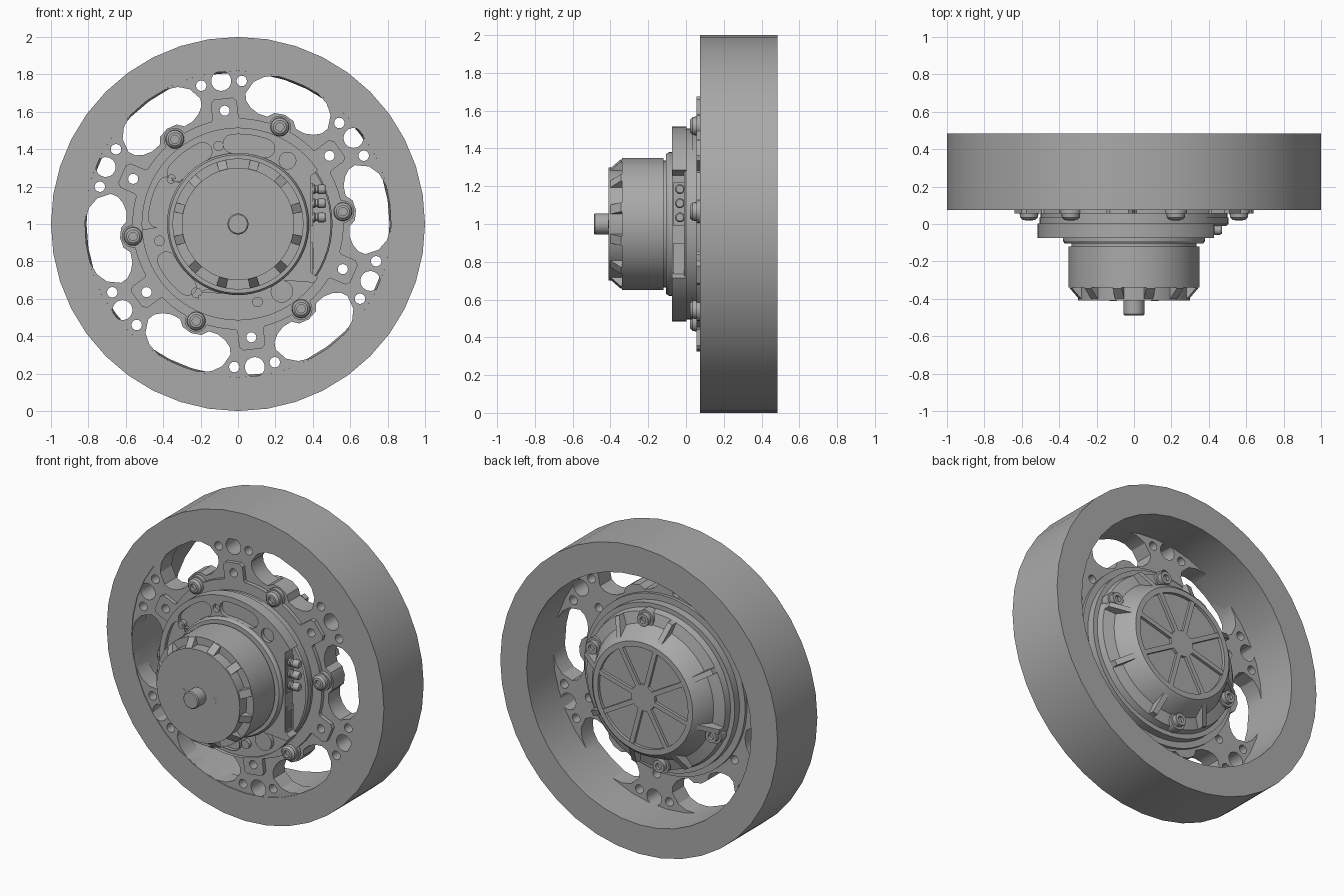
import bpy, bmesh, math
from math import cos, sin, radians, tau
from mathutils import Matrix, Vector

cube = bpy.data.objects.get("Cube")
if cube:
    bpy.data.objects.remove(cube, do_unlink=True)

grey = bpy.data.materials.new("metal_grey")
grey.use_nodes = True
grey.diffuse_color = (0.4, 0.4, 0.4, 1)
grey.node_tree.nodes["Principled BSDF"].inputs["Base Color"].default_value = (0.4, 0.4, 0.4, 1)


def finish(name, mesh):
    """Place a mesh built around the wheel axle and shade it."""
    obj = bpy.data.objects.new(name, mesh)
    bpy.context.collection.objects.link(obj)
    mesh.materials.clear()
    mesh.materials.append(grey)
    obj.location.z = 1
    bpy.ops.object.select_all(action='DESELECT')
    obj.select_set(True)
    bpy.context.view_layer.objects.active = obj
    bpy.ops.object.shade_smooth_by_angle(angle=radians(30))
    return obj


def from_bmesh(name, bm):
    bmesh.ops.recalc_face_normals(bm, faces=bm.faces)
    mesh = bpy.data.meshes.new(name)
    bm.to_mesh(mesh)
    bm.free()
    return finish(name, mesh)


def lathe(name, profile, sides=64, at=(0, 0), closed=False):
    """Turn (radius, y) points around an axis parallel to y."""
    bm = bmesh.new()
    verts = [bm.verts.new((r, y, 0)) for r, y in profile]
    pairs = list(zip(verts, verts[1:])) + ([(verts[-1], verts[0])] if closed else [])
    edges = [bm.edges.new(p) for p in pairs]
    bmesh.ops.spin(bm, geom=verts + edges, axis=(0, 1, 0), cent=(0, 0, 0),
                   angle=tau, steps=sides)
    bmesh.ops.remove_doubles(bm, verts=bm.verts, dist=0.0005)
    bmesh.ops.translate(bm, verts=bm.verts, vec=(at[0], 0, at[1]))
    return from_bmesh(name, bm)


def polar(r, deg):
    return r * cos(radians(deg)), r * sin(radians(deg))


def circle(r, at=(0, 0), n=24):
    return [(at[0] + r * cos(tau * i / n), at[1] + r * sin(tau * i / n)) for i in range(n)]


def arc_slot(r, deg, half, w):
    """Curved slot with round ends."""
    pts = []
    for sign in (1, -1):
        pts += [polar(r + sign * w, deg + sign * half * t / 5) for t in range(-5, 6)]
        end = Vector(polar(r, deg + sign * half))
        pts += [tuple(end + Vector(polar(w, deg + sign * half + (0 if sign > 0 else 180) + a)))
                for a in (30, 60, 90, 120, 150)]
    return pts


def plate(name, loops, y0, y1):
    """Flat plate whose inner loops become holes."""
    cu = bpy.data.curves.new(name, 'CURVE')
    cu.dimensions, cu.fill_mode = '2D', 'BOTH'
    cu.extrude = (y1 - y0) / 2
    for loop in loops:
        sp = cu.splines.new('POLY')
        sp.points.add(len(loop) - 1)
        for p, (u, v) in zip(sp.points, loop):
            p.co = (u, v, 0, 1)
        sp.use_cyclic_u = True
    tmp = bpy.data.objects.new(name + "_outline", cu)
    bpy.context.collection.objects.link(tmp)
    mesh = bpy.data.meshes.new_from_object(
        tmp.evaluated_get(bpy.context.evaluated_depsgraph_get()))
    bpy.data.objects.remove(tmp, do_unlink=True)
    mesh.transform(Matrix.Translation((0, (y0 + y1) / 2, 0)) @ Matrix.Rotation(radians(90), 4, 'X'))
    bm = bmesh.new()
    bm.from_mesh(mesh)
    bmesh.ops.remove_doubles(bm, verts=bm.verts, dist=0.0002)
    return from_bmesh(name, bm)


def rib(name, deg, r0, r1, width, y_base, y_in, y_out):
    """Radial rib whose crest runs from y_in at r0 to y_out at r1."""
    bm = bmesh.new()
    side = [(r0, y_base), (r1, y_base), (r1, y_out), (r0, y_in)]
    face = bm.faces.new([bm.verts.new((r, y, -width / 2)) for r, y in side])
    ext = bmesh.ops.extrude_face_region(bm, geom=[face])
    bmesh.ops.translate(bm, vec=(0, 0, width),
                        verts=[v for v in ext["geom"] if isinstance(v, bmesh.types.BMVert)])
    bmesh.ops.rotate(bm, verts=bm.verts, matrix=Matrix.Rotation(radians(-deg), 3, 'Y'))
    return from_bmesh(name, bm)


def box(name, lo, hi):
    bm = bmesh.new()
    bmesh.ops.create_cube(bm, size=1)
    lo, hi = Vector(lo), Vector(hi)
    for v in bm.verts:
        v.co = (lo + hi) / 2 + v.co * (hi - lo)
    return from_bmesh(name, bm)


# Wheel rim
lathe("rim", [(1, 0.075), (1, 0.485), (0.81, 0.485), (0.82, 0.075)], 40, closed=True)

# Spoke plate: windows between spokes, round holes in them
half_window = [(0, 0.635), (5, 0.625), (8, 0.595), (13, 0.6), (17, 0.625), (19.5, 0.66),
               (20, 0.7), (17, 0.765), (13, 0.8), (8, 0.818), (0, 0.82)]
window = half_window + [(-a, r) for a, r in half_window[-2:0:-1]]
loops = [circle(0.84, n=80), circle(0.42, n=64)]
screw_angles = [6.7 + 60 * i for i in range(6)]
spoke_angles = [a + 30 for a in screw_angles]
for a in screw_angles:
    loops.append([polar(r, a + d) for d, r in window])
for a in spoke_angles:
    loops += [circle(0.053, polar(0.77, a)), circle(0.027, polar(0.61, a), 16)]
    loops += [circle(0.028, polar(0.765, a + s * 8.2), 16) for s in (-1, 1)]
plate("spoke_plate", loops, 0.08, 0.2)

# Raised pads on the spokes
for i, a in enumerate(spoke_angles):
    corners = [(0.53, -0.1), (0.57, -0.07), (0.655, -0.07), (0.675, -0.05),
               (0.675, 0.05), (0.655, 0.07), (0.57, 0.07), (0.53, 0.1)]
    c, s = polar(1, a)
    outline = [(r * c - t * s, r * s + t * c) for r, t in corners]
    plate(f"spoke_pad_{i}", [outline, circle(0.027, polar(0.61, a), 16)], 0.055, 0.085)

# Hub flange and button head screws
lathe("hub_flange", [(0.3, 0.03), (0.5, 0.03), (0.5, 0.055), (0.565, 0.055), (0.565, 0.2), (0.3, 0.2)],
      closed=True)
for i, a in enumerate(screw_angles):
    lathe(f"front_screw_{i}", [(0, 0.04), (0.022, 0.04), (0.022, 0.02), (0.035, 0.022), (0.048, 0.035),
                               (0.05, 0.055), (0.06, 0.055), (0.06, 0.1)], 20, polar(0.565, a))

# Motor mounting plate with a flat side for the connectors
outline = []
for i in range(96):
    u, v = polar(0.515, i * 3.75)
    outline.append((0.39 if u > 0.39 and abs(v) < 0.26 else u, v))
slots = [arc_slot(0.43, a, 12, 0.05) for a in (82, 128, 164, 219, 260)]
holes = [circle(r, polar(0.43, a), 18) for a, r in
         ((52, 0.045), (104, 0.025), (146, 0.025), (192, 0.028), (239, 0.028), (284, 0.028), (303, 0.06))]
plate("mount_face", [outline, circle(0.3, n=64)] + slots + holes, -0.075, -0.05)
plate("mount_body", [outline], -0.05, 0.002)
lathe("mount_lip", [(0.495, -0.01), (0.505, 0.0), (0.505, 0.035), (0.3, 0.035)])

# Connectors
box("plug_block", (0.36, -0.065, -0.01), (0.4, 0.0, 0.22))
box("data_port", (0.36, -0.065, -0.28), (0.4, 0.0, -0.1))
box("data_port_tongue", (0.39, -0.045, -0.24), (0.405, -0.02, -0.13))
for i, z in enumerate((0.035, 0.11, 0.185)):
    pin = lathe(f"power_pin_{i}", [(0, -0.1), (0.02, -0.1), (0.026, -0.09), (0.026, -0.06), (0.02, -0.055),
                                   (0.02, -0.045), (0.026, -0.04), (0.026, 0.03)], 16)
    pin.rotation_euler = (0, radians(-8), radians(90))
    pin.location = (0.37, -0.032, 1 + z)

# Motor can, vent ribs and shaft
lathe("motor_can", [(0, -0.41), (0.3, -0.41), (0.3, -0.34), (0.35, -0.34), (0.35, -0.12), (0.335, -0.12),
                    (0.335, -0.105), (0.37, -0.105), (0.38, -0.09), (0.38, -0.07)])
for i in range(12):
    rib(f"vent_rib_{i}", 15 + 30 * i, 0.29, 0.348, 0.05, -0.335, -0.41, -0.345)
lathe("motor_shaft", [(0, -0.488), (0.05, -0.488), (0.056, -0.482), (0.056, -0.4)], 32)
for s in (-1, 1):
    lathe("face_pin", [(0, -0.412), (0.02, -0.412), (0.02, -0.4)], 16, (s * 0.11, 0))

# Rear cover with radial ribs
lathe("rear_cover", [(0.58, 0.19), (0.58, 0.22), (0.54, 0.22), (0.54, 0.27), (0.51, 0.27), (0.5, 0.31),
                     (0.43, 0.33), (0.385, 0.42), (0.36, 0.445), (0.325, 0.445), (0.325, 0.425), (0, 0.425)])
lathe("rear_boss", [(0, 0.443), (0.085, 0.443), (0.085, 0.42)], 32)
for i in range(8):
    a = 15 + 45 * i
    rib(f"cover_rib_{i}", a, 0.08, 0.34, 0.03, 0.41, 0.443, 0.443)
    rib(f"cover_fin_{i}", a, 0.35, 0.5, 0.035, 0.25, 0.44, 0.35)
for i, a in enumerate((23, 83, 201, 263)):
    lathe(f"rear_screw_{i}", [(0.055, 0.28), (0.055, 0.335), (0.04, 0.335), (0.04, 0.365), (0.02, 0.365),
                              (0.02, 0.345), (0, 0.345)], 20, polar(0.465, a))
